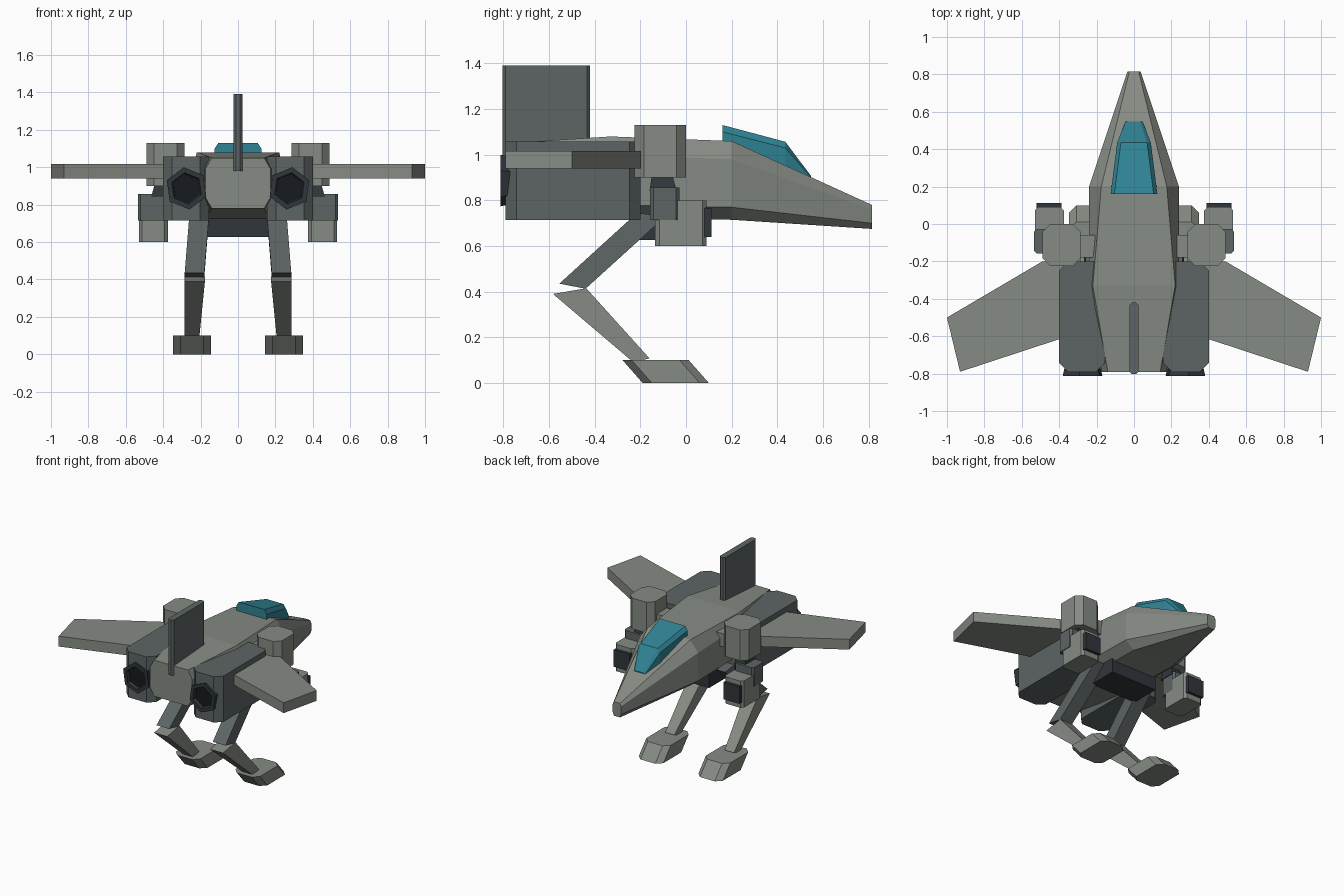
import bpy, bmesh, math
from mathutils import Vector

if "Cube" in bpy.data.objects:
    bpy.data.objects.remove(bpy.data.objects["Cube"])


def material(name, rgb):
    m = bpy.data.materials.new(name)
    m.diffuse_color = (*rgb, 1)
    m.use_nodes = True
    m.node_tree.nodes["Principled BSDF"].inputs["Base Color"].default_value = m.diffuse_color
    return m


LIGHT = material("light_grey", (0.24, 0.26, 0.23))
MID = material("mid_grey", (0.11, 0.13, 0.13))
DARK = material("dark_grey", (0.03, 0.037, 0.045))
BLACK = material("nozzle_black", (0.008, 0.01, 0.013))
GLASS = material("teal_glass", (0.03, 0.23, 0.30))


def loft(name, rings, mat, mirror=False):
    """Skin a closed solid through rings with equal point counts."""
    bm = bmesh.new()
    vs = [[bm.verts.new(p) for p in r] for r in rings]
    n = len(vs[0])
    for a, b in zip(vs, vs[1:]):
        for i in range(n):
            j = (i + 1) % n
            bm.faces.new((a[i], a[j], b[j], b[i]))
    bm.faces.new(vs[0])
    bm.faces.new(vs[-1])
    bmesh.ops.recalc_face_normals(bm, faces=bm.faces)
    me = bpy.data.meshes.new(name)
    bm.to_mesh(me)
    bm.free()
    me.materials.append(mat)
    ob = bpy.data.objects.new(name, me)
    bpy.context.collection.objects.link(ob)
    if mirror:
        ob.modifiers.new("mirror", 'MIRROR').use_axis[0] = True
    return ob


def prism(name, plan, z0, z1, mat, mirror=False, shear=0):
    """Extrude an xy plan upward, optionally leaning it along y."""
    return loft(name, [[(x, y, z0) for x, y in plan],
                       [(x, y + shear, z1) for x, y in plan]], mat, mirror)


def cut_rect(x0, x1, y0, y1, c):
    """Rectangle plan with chamfered corners."""
    return [(x0 + c, y0), (x1 - c, y0), (x1, y0 + c), (x1, y1 - c),
            (x1 - c, y1), (x0 + c, y1), (x0, y1 - c), (x0, y0 + c)]


def rect(x0, x1, y0, y1):
    return [(x0, y0), (x1, y0), (x1, y1), (x0, y1)]


def section(y, w, wt, wb, zt, ztc, zbc, zb):
    """Chamfered eight-sided cross-section at y."""
    return [(-wt, y, zt), (wt, y, zt), (w, y, ztc), (w, y, zbc),
            (wb, y, zb), (-wb, y, zb), (-w, y, zbc), (-w, y, ztc)]


# Fuselage and canopy
loft("fuselage", [
    section(-0.79, 0.175, 0.14, 0.14, 1.05, 0.99, 0.84, 0.78),
    section(-0.33, 0.24, 0.22, 0.17, 1.08, 1.00, 0.78, 0.725),
    section(0.20, 0.24, 0.175, 0.17, 1.06, 0.98, 0.77, 0.715),
    section(0.815, 0.035, 0.025, 0.025, 0.78, 0.76, 0.70, 0.675)], LIGHT)
loft("canopy", [
    section(0.16, 0.125, 0.105, 0.12, 1.13, 1.10, 1.02, 1.00),
    section(0.435, 0.09, 0.07, 0.085, 1.057, 1.03, 0.92, 0.90),
    section(0.548, 0.045, 0.033, 0.04, 0.907, 0.90, 0.86, 0.85)], GLASS)

# Tail fin
prism("tail_fin", cut_rect(-0.023, 0.023, -0.803, -0.42, 0.013), 0.98, 1.392, MID)

# Wings
prism("wing", [(0.30, -0.20), (0.49, -0.20), (1.0, -0.50), (0.93, -0.79),
               (0.30, -0.583)], 0.94, 1.017, LIGHT, True)

# Engine blocks with six-sided hollow nozzles
prism("engine", cut_rect(0.155, 0.40, -0.79, -0.20, 0.048), 0.715, 1.057, MID, True)


def hexagon(y, r):
    return [(0.275 + r * math.sin(math.radians(a + 8)), y,
             0.887 + r * math.cos(math.radians(a + 8))) for a in range(0, 360, 60)]


loft("nozzle", [hexagon(-0.75, 0.10), hexagon(-0.812, 0.114),
                hexagon(-0.812, 0.085), hexagon(-0.77, 0.07)], DARK, True)
loft("nozzle_core", [hexagon(-0.76, 0.076), hexagon(-0.792, 0.076)], BLACK, True)

# Shoulder pods, joints and hanging guns
prism("shoulder_link", rect(0.20, 0.31, -0.18, -0.06), 0.93, 1.03, LIGHT, True)
prism("shoulder_pod", cut_rect(0.285, 0.49, -0.225, 0.0, 0.042), 0.90, 1.13, LIGHT, True)
loft("arm_joint", [[(x, y, 0.84) for x, y in rect(0.37, 0.465, -0.16, -0.04)],
                   [(x, y, 0.91) for x, y in rect(0.38, 0.445, -0.15, -0.06)]], DARK, True)
prism("elbow_block", cut_rect(0.375, 0.535, -0.157, -0.028, 0.015), 0.715, 0.857, MID, True)
prism("gun_body", cut_rect(0.375, 0.53, -0.135, 0.09, 0.018), 0.60, 0.80, LIGHT, True)
prism("gun_muzzle", rect(0.388, 0.52, 0.06, 0.112), 0.64, 0.767, DARK, True)

# Hip block
prism("hip_block", rect(-0.19, 0.19, -0.22, 0.0), 0.627, 0.75, DARK)


def limb(name, top, bottom, mat):
    """Four-sided limb; each end is x0, x1, then back and front (y, z)."""
    rings = []
    for x0, x1, (ya, za), (yb, zb) in (top, bottom):
        rings.append([(x0, ya, za), (x1, ya, za), (x1, yb, zb), (x0, yb, zb)])
    return loft(name, rings, mat, True)


# Legs with backward knees
limb("thigh", (0.155, 0.26, (-0.215, 0.745), (-0.09, 0.73)),
     (0.18, 0.285, (-0.555, 0.435), (-0.44, 0.413)), MID)
limb("shin", (0.177, 0.285, (-0.583, 0.39), (-0.437, 0.415)),
     (0.207, 0.285, (-0.23, 0.09), (-0.16, 0.108)), LIGHT)
prism("foot", cut_rect(0.145, 0.347, -0.19, 0.1, 0.04), 0.0, 0.1, LIGHT, True, -0.088)
